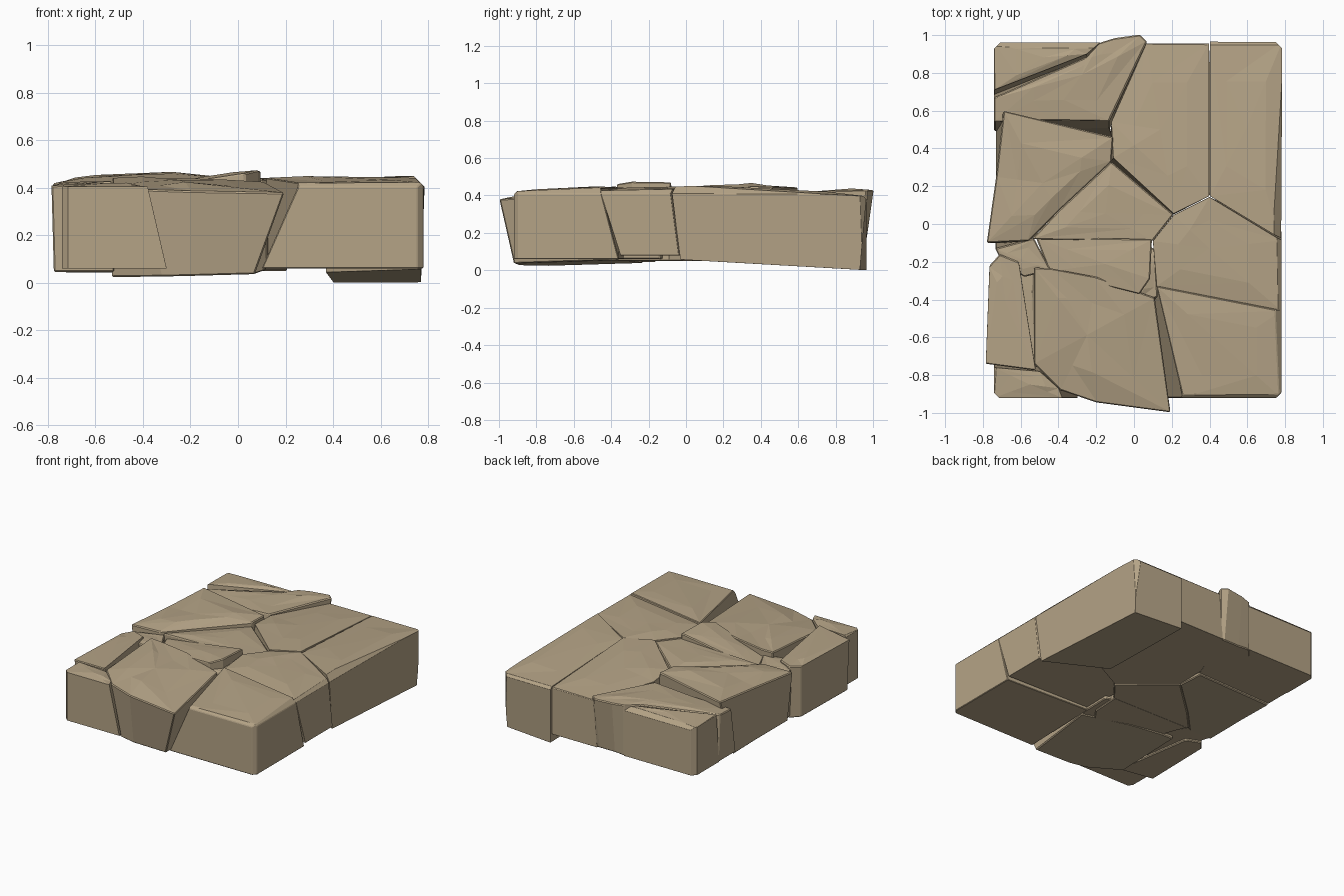
import bpy, bmesh, random
from mathutils import Vector

random.seed(4)
stone = bpy.data.materials.new("sandstone")
stone.diffuse_color = (0.46, 0.368, 0.24, 1)

# Chamfer planes along the slab's outer rim and corners: (point, normal)
RIM = [((0.78, 0, 0.41), (1, 0, 1)), ((-0.74, 0, 0.405), (-1, 0, 1)),
       ((0, 0.96, 0.385), (0, 1, 1)), ((0, -0.92, 0.405), (0, -1, 1)),
       ((0.78, 0.935, 0), (1, 1, 0)), ((-0.74, 0.93, 0), (-1, 1, 0)),
       ((0.78, -0.895, 0), (1, -1, 0)), ((-0.74, -0.895, 0), (-1, -1, 0))]


def chunk(name, pts, top, bottom=(0.06, 0, 0), rim=True, bump=0.01):
    """Broken stone: outline points (x, y[, bottom x, bottom y]);
    top and bottom are tilted planes (height at centre, x slope, y slope)."""
    n = len(pts)
    cx, cy = sum(p[0] for p in pts) / n, sum(p[1] for p in pts) / n

    def height(plane, x, y):
        return plane[0] + plane[1] * (x - cx) + plane[2] * (y - cy)

    bm = bmesh.new()
    up, low = [], []
    for p in pts:
        x, y = p[0], p[1]
        bx, by = p[2:] if len(p) == 4 else (x, y)
        up.append(bm.verts.new((x, y, height(top, x, y) + random.uniform(-0.004, 0.004))))
        low.append(bm.verts.new((bx, by, height(bottom, bx, by))))
    bm.faces.new(low)
    for i in range(n):
        j = (i + 1) % n
        bm.faces.new((up[i], up[j], low[j], low[i]))
    # worn, slightly domed top: an inner ring and a centre point
    inner = []
    for v in up:
        x, y = cx + (v.co.x - cx) * 0.55, cy + (v.co.y - cy) * 0.55
        inner.append(bm.verts.new((x, y, height(top, x, y) + bump * random.uniform(0.2, 1.3))))
    mid = bm.verts.new((cx, cy, height(top, cx, cy) + bump))
    for i in range(n):
        j = (i + 1) % n
        bm.faces.new((up[i], up[j], inner[j]))
        bm.faces.new((up[i], inner[j], inner[i]))
        bm.faces.new((inner[i], inner[j], mid))
    bmesh.ops.recalc_face_normals(bm, faces=bm.faces)
    # worn outer rim
    if rim:
        for co, no in RIM:
            bmesh.ops.bisect_plane(bm, geom=bm.verts[:] + bm.edges[:] + bm.faces[:],
                                   plane_co=Vector(co), plane_no=Vector(no).normalized(),
                                   clear_outer=True)
            bmesh.ops.holes_fill(bm, edges=[e for e in bm.edges if e.is_boundary], sides=0)
        bmesh.ops.recalc_face_normals(bm, faces=bm.faces)
    mesh = bpy.data.meshes.new(name)
    bm.to_mesh(mesh)
    bm.free()
    mesh.materials.append(stone)
    ob = bpy.data.objects.new(name, mesh)
    bpy.context.collection.objects.link(ob)
    bev = ob.modifiers.new("chipped_edges", "BEVEL")
    bev.width, bev.segments = 0.006, 1
    bev.limit_method, bev.angle_limit = "ANGLE", 0.7


# Right-hand side stones
chunk("back_right_stone",
      [(0.403, 0.965), (0.403, 0.147, 0.37, 0.2), (0.78, -0.08, 0.77, -0.03), (0.785, 0.965, 0.77, 0.93)],
      (0.422, 0, -0.05), (0.027, 0, -0.057))
chunk("middle_right_stone",
      [(0.40, 0.143), (0.21, 0.048), (0.10, -0.09), (0.12, -0.33), (0.78, -0.46, 0.78, -0.35),
       (0.78, -0.087, 0.78, -0.04)],
      (0.435, 0, 0.02), (0.08, 0, 0))
chunk("front_right_stone",
      [(0.12, -0.33), (0.26, -0.92, 0.10, -0.92), (0.78, -0.92), (0.78, -0.46, 0.78, -0.36)],
      (0.43, 0, 0.04))

# Back stones
chunk("back_middle_stone",
      [(0.065, 0.955, 0.04, 0.955), (-0.12, 0.54), (-0.11, 0.35, -0.125, 0.325), (0.21, 0.055, 0.2, 0.045),
       (0.397, 0.147), (0.397, 0.955)],
      (0.42, 0, -0.06))
chunk("back_left_stone",
      [(-0.74, 0.67, -0.74, 0.69), (-0.25, 0.885), (-0.18, 0.96), (-0.10, 0.985, -0.10, 0.95),
       (0.03, 1.003, 0.02, 0.95), (0.07, 0.965, 0.05, 0.95), (-0.13, 0.545, -0.13, 0.5),
       (-0.45, 0.55, -0.45, 0.5), (-0.74, 0.54, -0.74, 0.49)],
      (0.415, 0.04, 0.02), rim=False)
chunk("back_corner_stone",
      [(-0.74, 0.96), (-0.74, 0.71, -0.74, 0.68), (-0.25, 0.9, -0.25, 0.875), (-0.18, 0.96)],
      (0.41, 0.02, -0.04))

# Left and centre stones
chunk("left_stone",
      [(-0.69, 0.60, -0.73, 0.50), (-0.73, 0.25), (-0.78, -0.10, -0.74, -0.10), (-0.56, -0.09, -0.56, -0.10),
       (-0.40, 0.07), (-0.12, 0.33), (-0.11, 0.46, -0.13, 0.52)],
      (0.435, 0.02, 0.04), (0.05, 0, -0.02), rim=False, bump=0.018)
chunk("centre_stone",
      [(-0.12, 0.33), (-0.40, 0.07), (-0.54, -0.08), (0.10, -0.09), (0.21, 0.05)],
      (0.42, 0.03, 0), (0.05, 0, 0))
chunk("raised_centre_stone",
      [(-0.52, -0.07), (-0.45, -0.25), (0.03, -0.37), (0.085, -0.29), (0.095, -0.08)],
      (0.435, 0.15, 0), (0.05, 0, 0))

# Front stones
chunk("front_middle_stone",
      [(-0.53, -0.23), (-0.44, -0.235), (-0.2, -0.28), (0.11, -0.39, 0.12, -0.39), (0.195, -0.998, 0.07, -0.92),
       (-0.2, -0.945, -0.2, -0.90), (-0.39, -0.88, -0.32, -0.87), (-0.53, -0.74)],
      (0.415, -0.01, 0.07), (0.037, 0.03, 0.03), rim=False, bump=0.018)
chunk("left_tile_stone",
      [(-0.71, -0.16), (-0.61, -0.20), (-0.52, -0.775), (-0.785, -0.74, -0.775, -0.73), (-0.765, -0.22)],
      (0.415, 0.06, 0), (0.045, 0, 0), rim=False)
chunk("front_corner_stone",
      [(-0.74, -0.76, -0.74, -0.71), (-0.50, -0.78, -0.50, -0.75), (-0.40, -0.87, -0.30, -0.90),
       (-0.38, -0.92, -0.30, -0.92), (-0.74, -0.92)],
      (0.41, 0, 0.04))

# Rubble in the left-hand gaps
chunk("rubble_stone",
      [(-0.735, -0.13, -0.735, -0.09), (-0.70, -0.20), (-0.58, -0.28), (-0.44, -0.245), (-0.53, -0.075)],
      (0.395, 0.03, 0), rim=False)
chunk("gap_filler_stone",
      [(-0.61, -0.22), (-0.53, -0.24), (-0.51, -0.76), (-0.56, -0.74)], (0.33, 0, 0.05), rim=False)
chunk("junction_stone",
      [(0.06, -0.29), (0.02, -0.40), (0.125, -0.39), (0.13, -0.14), (0.08, -0.12)], (0.40, 0, 0), rim=False)
